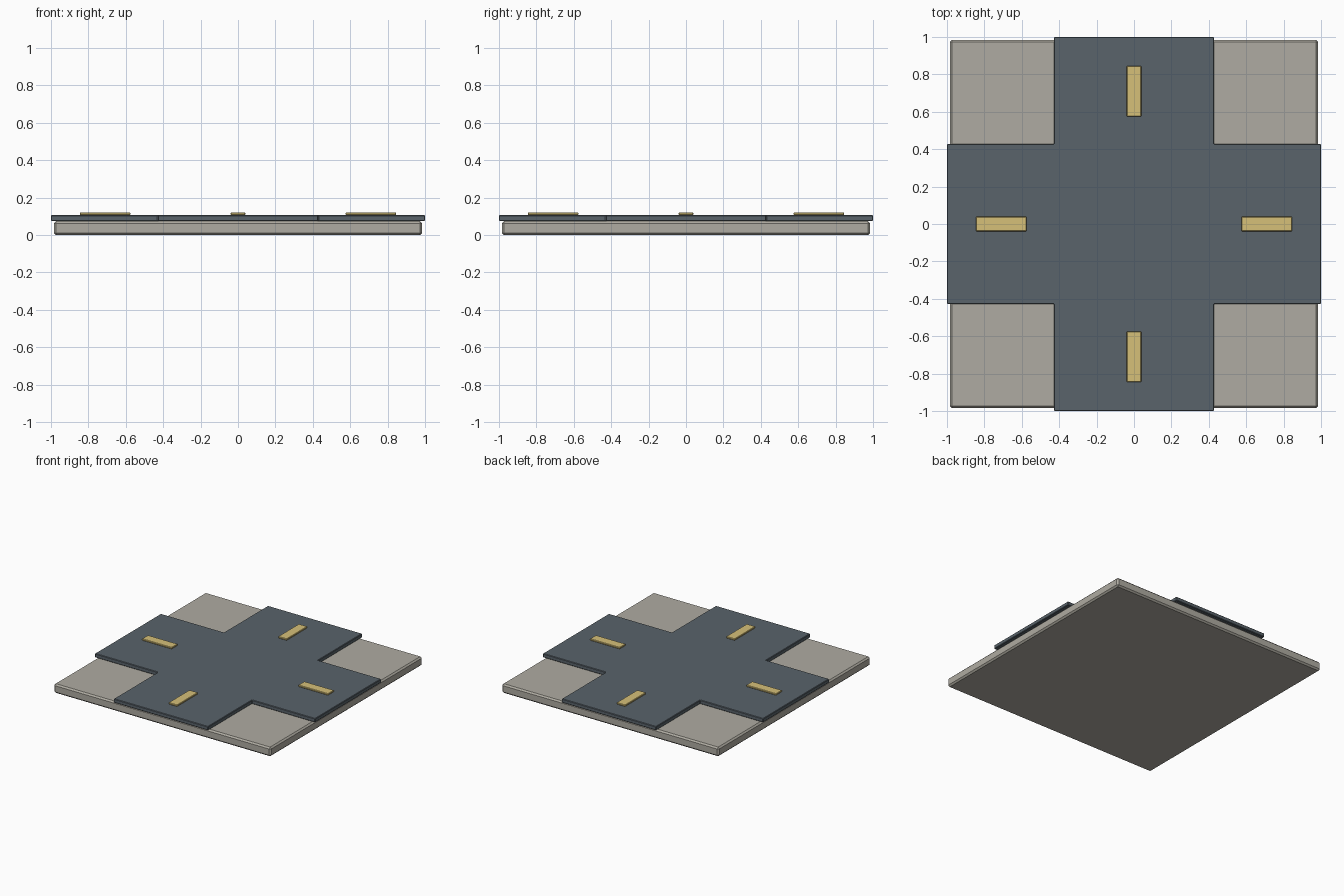
import bpy, bmesh
from math import cos, sin, pi

if "Cube" in bpy.data.objects:
    bpy.data.objects.remove(bpy.data.objects["Cube"])


def material(name, rgb):
    m = bpy.data.materials.new(name)
    m.diffuse_color = (*rgb, 1)
    m.use_nodes = True
    m.node_tree.nodes["Principled BSDF"].inputs["Base Color"].default_value = m.diffuse_color
    return m


def slab(name, outline, z0, z1, bevel, mat):
    """Extrude a flat outline from z0 to z1 and chamfer its edges."""
    bm = bmesh.new()
    face = bm.faces.new([bm.verts.new((x, y, z0)) for x, y in outline])
    top = bmesh.ops.extrude_face_region(bm, geom=[face])["geom"]
    bmesh.ops.translate(bm, vec=(0, 0, z1 - z0),
                        verts=[v for v in top if isinstance(v, bmesh.types.BMVert)])
    bmesh.ops.recalc_face_normals(bm, faces=bm.faces)
    mesh = bpy.data.meshes.new(name)
    bm.to_mesh(mesh)
    bm.free()
    mesh.materials.append(mat)
    obj = bpy.data.objects.new(name, mesh)
    bpy.context.collection.objects.link(obj)
    if bevel:
        mod = obj.modifiers.new("chamfer", "BEVEL")
        mod.width = bevel
        mod.segments = 1
    return obj


def rect(hx, hy):
    return [(-hx, -hy), (hx, -hy), (hx, hy), (-hx, hy)]


stone = material("stone", (0.43, 0.41, 0.36))
asphalt = material("asphalt", (0.10, 0.125, 0.145))
paint = material("paint", (0.67, 0.53, 0.19))

# Square ground tile
slab("ground_tile", rect(0.985, 0.985), 0.0, 0.075, 0.012, stone)

# Cross-shaped road: one corner of the outline repeated by quarter turns
W = 0.428
cross = []
for i in range(4):
    c, s = round(cos(i * pi / 2)), round(sin(i * pi / 2))
    cross += [(x * c - y * s, x * s + y * c) for x, y in ((1, -W), (1, W), (W, W))]
slab("crossroad", cross, 0.075, 0.107, 0.004, asphalt)

# Painted dash on each arm
for i, side in enumerate(("right", "back", "left", "front")):
    dash = slab(f"lane_dash_{side}", rect(0.135, 0.039), 0.107, 0.121, 0.003, paint)
    dash.location = (0.71 * cos(i * pi / 2), 0.71 * sin(i * pi / 2), 0)
    dash.rotation_euler.z = i * pi / 2
